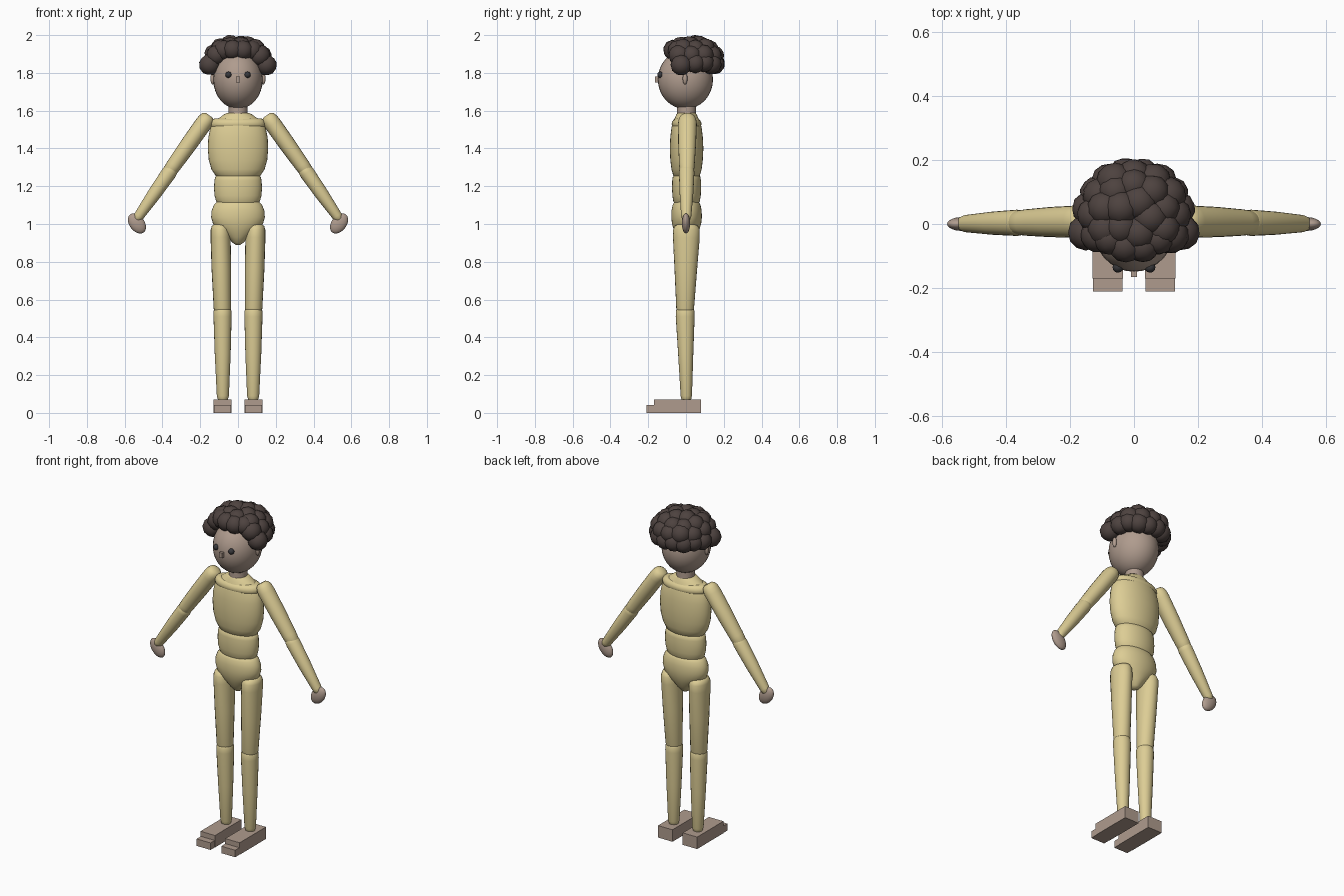
import bpy, bmesh, math, random
from mathutils import Vector, Matrix

if "Cube" in bpy.data.objects:
    bpy.data.objects.remove(bpy.data.objects["Cube"])

random.seed(4)


def material(name, color):
    m = bpy.data.materials.new(name)
    m.diffuse_color = (*color, 1)
    m.use_nodes = True
    m.node_tree.nodes["Principled BSDF"].inputs["Base Color"].default_value = m.diffuse_color
    return m


SUIT = material("suit_yellow", (0.72, 0.61, 0.30))
SKIN = material("skin", (0.43, 0.33, 0.27))
HAIR = material("hair_dark", (0.075, 0.055, 0.05))
DARK = material("eye_dark", (0.04, 0.04, 0.045))


def finish(name, bm, mat, mirror=False, smooth=True):
    bmesh.ops.recalc_face_normals(bm, faces=bm.faces)
    me = bpy.data.meshes.new(name)
    bm.to_mesh(me)
    bm.free()
    me.materials.append(mat)
    for p in me.polygons:
        p.use_smooth = smooth
    if smooth:
        me.set_sharp_from_angle(angle=math.radians(50))
    ob = bpy.data.objects.new(name, me)
    bpy.context.collection.objects.link(ob)
    if mirror:
        ob.modifiers.new("mirror", "MIRROR")
    return ob


def skin_rings(bm, rings):
    """Bridge a stack of vertex loops and cap both ends."""
    loops = [[bm.verts.new(p) for p in r] for r in rings]
    n = len(loops[0])
    for a, b in zip(loops, loops[1:]):
        for i in range(n):
            j = (i + 1) % n
            bm.faces.new((a[i], a[j], b[j], b[i]))
    bm.faces.new(loops[0][::-1])
    bm.faces.new(loops[-1])


def torso(name, profile, mat=SUIT, y=0.003, n=32):
    """Elliptical sections: (z, half width, half depth)."""
    bm = bmesh.new()
    ang = [2 * math.pi * i / n for i in range(n)]
    skin_rings(bm, [[(w * math.cos(a), y + d * math.sin(a), z) for a in ang]
                    for z, w, d in profile])
    return finish(name, bm, mat)


def limb(name, p0, p1, profile, mat=SUIT, n=20):
    """Round tapering tube from p0 to p1: (fraction along, radius, side radius)."""
    p0, p1 = Vector(p0), Vector(p1)
    axis = p1 - p0
    u = axis.cross(Vector((0, 1, 0))).normalized()
    v = axis.normalized().cross(u)
    bm = bmesh.new()
    ang = [2 * math.pi * i / n for i in range(n)]
    skin_rings(bm, [[p0 + axis * t + u * r * math.cos(a) + v * s * math.sin(a)
                     for a in ang] for t, r, s in profile])
    return finish(name, bm, mat, mirror=True)


def ellipsoid(name, center, size, mat, tilt=0, mirror=False, seg=24):
    bm = bmesh.new()
    m = (Matrix.Translation(center) @ Matrix.Rotation(tilt, 4, 'Y')
         @ Matrix.Diagonal((*size, 1)))
    bmesh.ops.create_uvsphere(bm, u_segments=seg, v_segments=seg // 2, radius=1, matrix=m)
    return finish(name, bm, mat, mirror)


def box(name, lo, hi, mat, mirror=False):
    lo, hi = Vector(lo), Vector(hi)
    bm = bmesh.new()
    m = Matrix.Translation((lo + hi) / 2) @ Matrix.Diagonal((*(hi - lo), 1))
    bmesh.ops.create_cube(bm, size=1, matrix=m)
    return finish(name, bm, mat, mirror, smooth=False)


# Feet and toes
box("foot", (0.034, -0.17, 0), (0.13, 0.08, 0.072), SKIN, True)
box("toe", (0.036, -0.21, 0), (0.128, -0.17, 0.042), SKIN, True)

# Legs
limb("lower_leg", (0.08, 0.002, 0.06), (0.082, -0.005, 0.56),
     [(0, .018, .018), (.02, .026, .025), (.06, .032, .03), (.5, .042, .04),
      (.9, .048, .05), (.96, .047, .049), (.99, .04, .042), (1, .03, .03)])
limb("upper_leg", (0.082, -0.005, 0.525), (0.094, 0.003, 1.0),
     [(0, .03, .03), (.02, .042, .042), (.06, .046, .047), (.5, .052, .06),
      (.85, .053, .071), (.94, .051, .07), (.98, .045, .06), (1, .03, .04)])

# Torso segments
torso("pelvis", [(.89, .012, .015), (.9, .028, .03), (.93, .055, .05), (.965, .098, .066),
                 (1.0, .132, .077), (1.035, .142, .081), (1.07, .14, .08),
                 (1.1, .128, .074), (1.118, .112, .064), (1.124, .09, .05)])
torso("waist", [(1.10, .1, .06), (1.12, .116, .07), (1.15, .124, .075), (1.19, .127, .077),
                (1.23, .125, .076), (1.25, .12, .073), (1.262, .105, .062)])
torso("chest", [(1.245, .1, .06), (1.255, .118, .07), (1.29, .141, .08), (1.34, .155, .086),
                (1.4, .16, .089), (1.46, .157, .086), (1.51, .146, .08), (1.545, .125, .07),
                (1.565, .095, .06), (1.58, .075, .054), (1.588, .058, .048)])
R = 0.029
torso("collar", [(1.53 + R * math.sin(a), .117 + R * math.cos(a), .05 + R * math.cos(a))
                 for a in [math.radians(-90 + 22.5 * i) for i in range(9)]])
torso("neck", [(1.56, .052, .052), (1.6, .05, .05), (1.65, .05, .05)], SKIN)

# Arms and hands
limb("upper_arm", (0.152, 0.008, 1.575), (0.372, 0.004, 1.265),
     [(0, .024, .024), (.03, .037, .039), (.08, .043, .047), (.15, .045, .05), (.5, .044, .047),
      (.85, .04, .041), (.95, .037, .038), (1, .028, .028)])
limb("lower_arm", (0.345, 0.004, 1.3), (0.54, 0.001, 1.02),
     [(0, .028, .03), (.04, .037, .039), (.1, .04, .041), (.5, .036, .036),
      (.92, .027, .027), (.98, .022, .022), (1, .014, .014)])
ellipsoid("hand", (0.535, 0, 1.003), (0.06, 0.022, 0.04), SKIN, math.radians(-53), True, 20)

# Head and face
ellipsoid("head", (0, -0.003, 1.765), (0.131, 0.146, 0.156), SKIN, seg=32)
ellipsoid("eye", (0.05, -0.135, 1.79), (0.017, 0.017, 0.017), DARK, 0, True, 12)
ellipsoid("ear", (0.134, -0.005, 1.77), (0.012, 0.013, 0.032), SKIN, 0, True, 12)
box("nose", (-0.01, -0.165, 1.75), (0.01, -0.13, 1.78), SKIN)

# Curly hair: rings of clumps (z, count, start deg, end deg, x radius, y radius, clump size)
rings = [(1.845, 2, -15, 195, .155, .12, .058),
         (1.85, 8, 12, 168, .142, .135, .054),
         (1.895, 9, -25, 205, .125, .13, .055),
         (1.925, 4, 225, 315, .105, .09, .055),
         (1.925, 7, -20, 200, .095, .1, .055),
         (1.94, 5, 0, 288, .05, .05, .055)]
bm = bmesh.new()
for z, count, a0, a1, rx, ry, size in rings:
    for i in range(count):
        a = math.radians(a0 + (a1 - a0) * i / (count - 1))
        y0 = 0.02 if z > 1.85 or count > 2 else 0.005
        c = (rx * math.cos(a), y0 + ry * math.sin(a), z + random.uniform(-.006, .006))
        turn = Matrix.Rotation(random.uniform(0, 6), 4, (1, random.random(), random.random()))
        bmesh.ops.create_icosphere(bm, subdivisions=2, radius=size * random.uniform(.96, 1.06),
                                   matrix=Matrix.Translation(c) @ turn)
finish("hair_curls", bm, HAIR)
